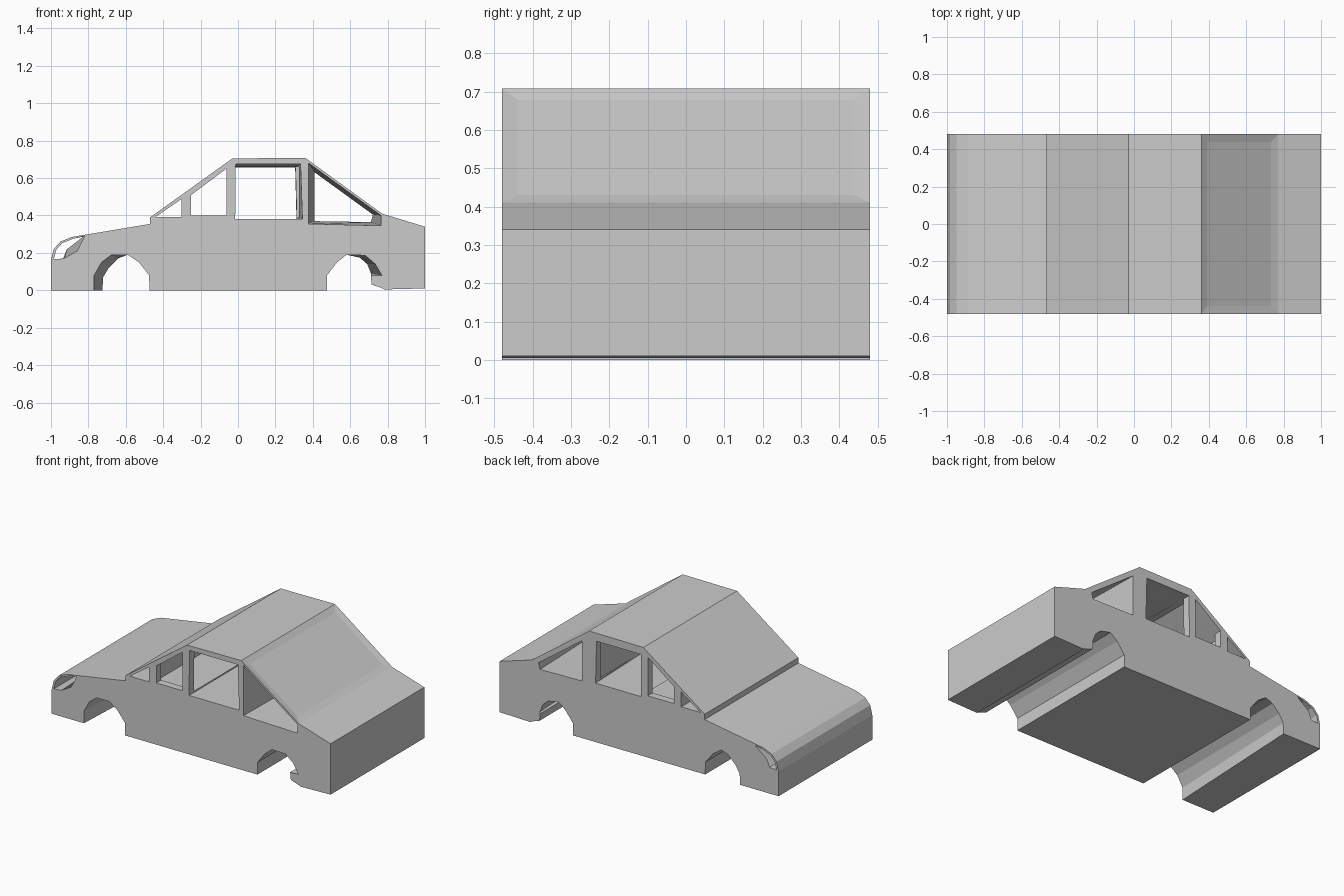
import bpy, bmesh

if "Cube" in bpy.data.objects:
    bpy.data.objects.remove(bpy.data.objects["Cube"])

HALF = 0.48  # half body width


def loft(name, near, far=None, half=HALF):
    """Prism between a near (-y) outline and a far (+y) outline in the xz plane."""
    far = far or near
    bm = bmesh.new()
    a = [bm.verts.new((x, -half, z)) for x, z in near]
    b = [bm.verts.new((x, half, z)) for x, z in far]
    n = len(a)
    bm.faces.new(a)
    bm.faces.new(b[::-1])
    for i in range(n):
        j = (i + 1) % n
        bm.faces.new((a[i], b[i], b[j], a[j]))
    bmesh.ops.recalc_face_normals(bm, faces=bm.faces)
    mesh = bpy.data.meshes.new(name)
    bm.to_mesh(mesh)
    bm.free()
    ob = bpy.data.objects.new(name, mesh)
    bpy.context.collection.objects.link(ob)
    return ob


def cut(body, name, near, far=None, half=0.5):
    """Subtract a lofted opening from the body."""
    tool = loft(name, near, far, half)
    tool.hide_render = True
    mod = body.modifiers.new(name, 'BOOLEAN')
    mod.operation = 'DIFFERENCE'
    mod.solver = 'EXACT'
    mod.object = tool
    bpy.context.view_layer.objects.active = body
    bpy.ops.object.modifier_apply(modifier=mod.name)
    bpy.data.objects.remove(tool)


# Body shell silhouette, nose at -x
body = loft("car_body", [
    (-1, 0), (-1, .16), (-.985, .22), (-.95, .26), (-.89, .285), (-.80, .30),
    (-.47, .355), (-.47, .39), (-.03, .705), (.36, .708), (.77, .41),
    (1, .34), (1, .01), (.6, 0)])

# Shallow recess in the rear screen
bm = bmesh.new()
bm.from_mesh(body.data)
screen = [f for f in bm.faces
          if .5 < f.calc_center_median().x < .6 and f.normal.z > .5]
bmesh.ops.inset_region(bm, faces=screen, thickness=.06, depth=-.006)
bm.to_mesh(body.data)
bm.free()

# Wheel arches run across the full width, narrowing to the far side
cut(body, "front_arch_cutter",
    [(-.77, -.1), (-.77, .08), (-.73, .15), (-.68, .188), (-.59, .19),
     (-.53, .15), (-.475, .08), (-.472, -.1)],
    [(-.73, -.1), (-.72, .07), (-.69, .12), (-.64, .17), (-.59, .19),
     (-.53, .15), (-.475, .08), (-.472, -.1)])
cut(body, "rear_arch_cutter",
    [(.476, -.1), (.476, .08), (.53, .15), (.58, .19), (.68, .187),
     (.735, .14), (.77, .08), (.71, .078), (.715, .03), (.78, .008), (.78, -.1)],
    [(.476, -.1), (.476, .08), (.53, .15), (.58, .19), (.65, .175),
     (.69, .14), (.71, .09), (.71, .078), (.715, .03), (.78, .008), (.78, -.1)])

# Hollow cabin behind the side pillars
cut(body, "cabin_cutter",
    [(-.28, .39), (.325, .39), (.325, .66), (-.05, .658), (-.28, .49)], half=.43)

# Side windows, cut through both sides
cut(body, "middle_window_cutter",
    [(-.015, .382), (.345, .382), (.335, .675), (-.012, .675)],
    [(-.015, .382), (.312, .382), (.305, .655), (-.012, .655)])
cut(body, "front_window_cutter",
    [(-.25, .40), (-.062, .40), (-.062, .65), (-.25, .51)])
cut(body, "corner_window_cutter",
    [(-.44, .393), (-.302, .393), (-.302, .488)])
cut(body, "rear_window_cutter",
    [(.375, .682), (.375, .355), (.765, .345), (.765, .40)],
    [(.41, .63), (.41, .37), (.71, .365), (.72, .405)])

# Headlight openings behind the rounded nose
cut(body, "headlight_cutter",
    [(-.985, .165), (-.93, .17), (-.86, .21), (-.82, .29), (-.88, .276),
     (-.94, .252), (-.973, .215)],
    [(-.985, .165), (-.935, .17), (-.915, .22), (-.83, .286), (-.88, .276),
     (-.94, .252), (-.973, .215)])
